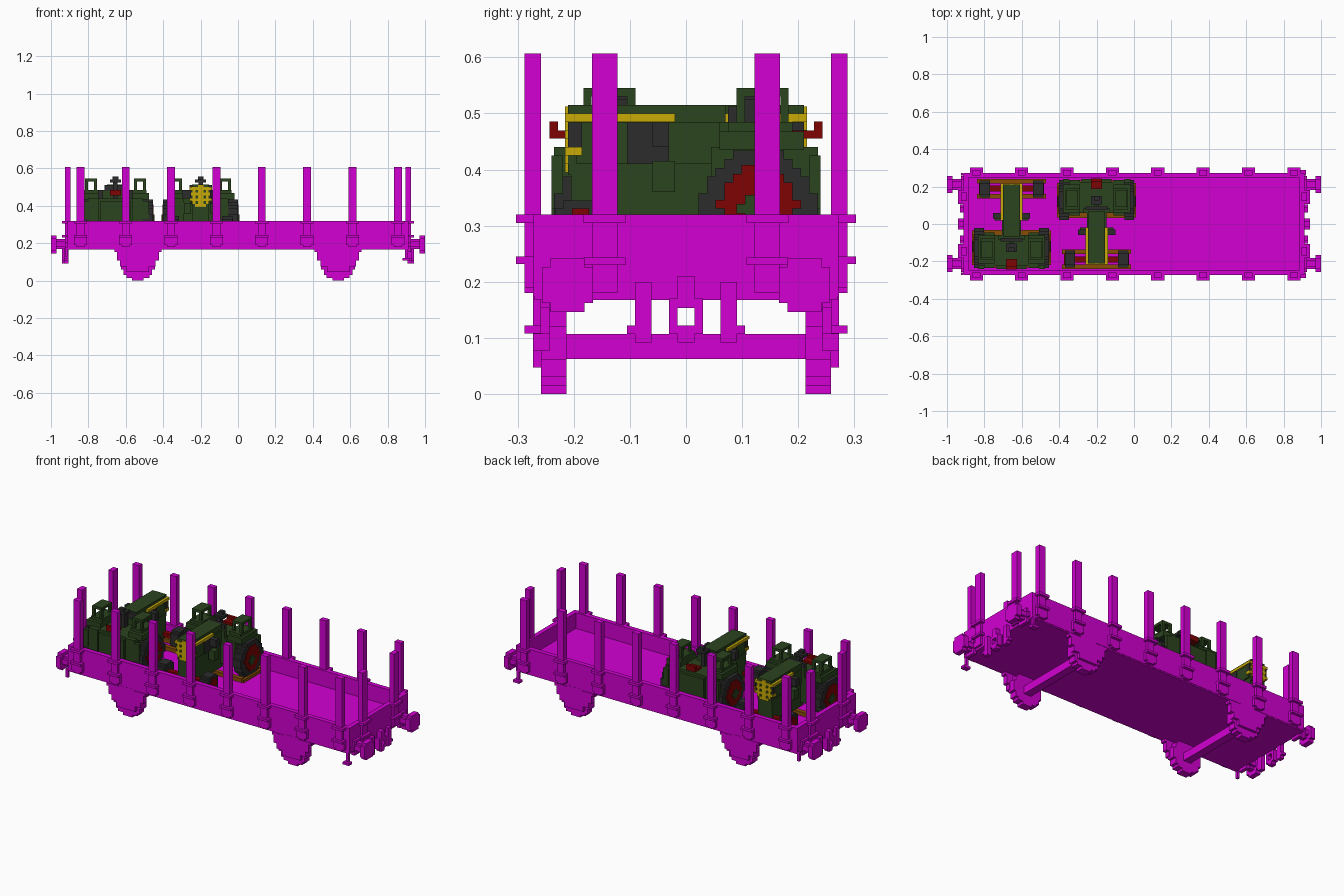
import bpy
import bmesh
import math

cube = bpy.data.objects.get("Cube")
if cube:
    bpy.data.objects.remove(cube, do_unlink=True)


def material(name, *rgb):
    mat = bpy.data.materials.new(name)
    mat.use_nodes = True
    colour = (*rgb, 1)
    mat.diffuse_color = colour
    mat.node_tree.nodes["Principled BSDF"].inputs["Base Color"].default_value = colour
    return mat


MAGENTA = material("magenta paint", 0.65, 0, 0.65)
GREEN = material("dark green paint", 0.024, 0.058, 0.013)
BLACK = material("charcoal rubber", 0.025, 0.025, 0.025)
RED = material("deep red paint", 0.21, 0.001, 0.001)
GOLD = material("gold trim", 0.58, 0.41, 0.002)
WOOD = material("brown timber", 0.25, 0.075, 0.002)

STEP = 0.0152  # block size of the stepped shapes


def build(name, mat, boxes, place=None):
    """One object from a list of boxes given as x, y and z ranges."""
    bm = bmesh.new()
    for x, y, z in boxes:
        corners = [(a, b, c) for a in x for b in y for c in z]
        if place:
            corners = [place(*p) for p in corners]
        verts = [bm.verts.new(p) for p in corners]
        bmesh.ops.convex_hull(bm, input=verts)
    bmesh.ops.dissolve_limit(bm, angle_limit=0.01, verts=bm.verts, edges=bm.edges)
    bmesh.ops.recalc_face_normals(bm, faces=bm.faces)
    mesh = bpy.data.meshes.new(name)
    bm.to_mesh(mesh)
    bm.free()
    mesh.materials.append(mat)
    obj = bpy.data.objects.new(name, mesh)
    bpy.context.collection.objects.link(obj)
    return obj


def around(centre, width):
    return (centre - width / 2, centre + width / 2)


def mirrored(span, side):
    return tuple(sorted(side * v for v in span))


def both(x, y, z):
    """A box and its twin across x."""
    return [(mirrored(x, s), y, z) for s in (1, -1)]


def disc_rows(centre, z, radius):
    """Rows of a stepped disc, as pairs of a sideways range and a z range."""
    count = round(2 * radius / STEP)
    height = 2 * radius / count
    for i in range(count):
        level = -radius + (i + 0.5) * height
        half = max(1, round(math.sqrt(radius ** 2 - level ** 2) / STEP)) * STEP
        yield around(centre, 2 * half), around(z + level, height)


def wheel_x(x, y, z, radius):
    """Stepped disc whose axle runs along x."""
    return [(x, row, high) for row, high in disc_rows(y, z, radius)]


def wheel_y(x, y, z, radius):
    """Stepped disc whose axle runs along y."""
    return [(row, y, high) for row, high in disc_rows(x, z, radius)]


# Wagon bed and walls
FLOOR, RIM = 0.228, 0.32
build("wagon_floor", MAGENTA, [((-0.91, 0.91), (-0.27, 0.27), (0.168, FLOOR))])
walls = []
for s in (1, -1):
    walls.append(((-0.91, 0.91), mirrored((0.245, 0.272), s), (0.175, RIM)))
    walls.append((mirrored((0.885, 0.912), s), (-0.27, 0.27), (0.168, RIM)))
build("wagon_walls", MAGENTA, walls)

# Upright stakes with their brackets and hinge lips
stakes, brackets = [], []
for s in (1, -1):
    for i in range(8):
        x = -0.843 + i * 0.2425
        stakes.append((around(x, 0.042), mirrored((0.258, 0.288), s), (0.18, 0.607)))
        for z in ((0.305, RIM), (0.232, 0.245)):
            brackets.append((around(x, 0.07), mirrored((0.26, 0.303), s), z))
        for dx in (-0.027, 0.027):
            brackets.append((around(x + dx, STEP), mirrored((0.26, 0.288), s), (0.19, 0.245)))
    for y in (-0.145, 0.145):
        stakes.append((mirrored((0.895, 0.925), s), around(y, 0.045), (0.18, 0.607)))
        for z in ((0.305, RIM), (0.23, 0.243)):
            brackets.append((mirrored((0.9, 0.94), s), around(y, 0.075), z))
build("stakes", MAGENTA, stakes)
build("stake_brackets", MAGENTA, brackets)

# Buffers and couplings at both ends
buffers, couplings = [], []
for s in (1, -1):
    for side in (1, -1):
        y = side * 0.211
        buffers += wheel_x(mirrored((0.97, 1), s), y, 0.194, 0.048)
        buffers += wheel_x(mirrored((0.905, 0.972), s), y, 0.197, 0.027)
        buffers += wheel_x(mirrored((0.905, 0.925), s), y, 0.194, 0.042)
        # hanging hoses
        couplings.append((mirrored((0.905, 0.93), s), around(side * 0.076, 0.029), (0.092, 0.2)))
        couplings.append((mirrored((0.905, 0.93), s), around(side * 0.09, 0.03), (0.107, 0.122)))
        # hook links
        couplings.append((mirrored((0.91, 0.94), s), around(side * 0.023, STEP), (0.107, 0.17)))
    for z in ((0.092, 0.122), (0.153, 0.21)):
        couplings.append((mirrored((0.91, 0.94), s), around(0, 0.031), z))
build("buffers", MAGENTA, buffers)
build("couplings", MAGENTA, couplings)

# Corner steps
corner_steps = []
for s in (1, -1):
    corner_steps.append((around(0.9, STEP), mirrored((0.258, 0.273), s), (0.108, 0.18)))
    corner_steps.append((around(0.9, 0.04), mirrored((0.258, 0.288), s), (0.108, 0.122)))
    corner_steps.append((around(-0.918, STEP), mirrored((0.258, 0.273), s), (0.13, 0.18)))
build("corner_steps", MAGENTA, corner_steps)

# Wheelsets, springs and axle boxes
running_gear = []
for x in (-0.535, 0.535):
    running_gear.append((around(x, 0.046), (-0.22, 0.22), (0.062, 0.107)))
    for s in (1, -1):
        running_gear += wheel_y(x, mirrored((0.213, 0.258), s), 0.091, 0.091)
        outer = mirrored((0.243, 0.273), s)
        running_gear.append((around(x, 0.25), outer, (0.153, 0.168)))
        running_gear.append((around(x, 0.225), outer, (0.107, 0.153)))
        running_gear.append((around(x, 0.19), outer, (0.077, 0.107)))
        running_gear.append((around(x, 0.12), outer, (0.047, 0.077)))
        running_gear.append((around(x, 0.09), mirrored((0.25, 0.273), s), (0.13, 0.175)))
build("running_gear", MAGENTA, running_gear)


def tractor(label, cx, turn):
    """Tractor with its nose toward -y, turned half round when turn is -1."""
    def place(x, y, z):
        return (cx + turn * x, turn * y, z)

    def part(name, mat, boxes):
        build(label + "_" + name, mat, boxes, place)

    # Hood, engine and rear housing
    part("body", GREEN, [
        ((-0.052, 0.052), (-0.195, 0.08), (0.41, 0.484)),
        ((-0.045, 0.045), (-0.21, 0.07), (0.39, 0.515)),
        ((-0.045, 0.045), (-0.205, 0.09), (0.265, 0.42)),
        ((-0.105, 0.105), (0.06, 0.225), (0.29, 0.44)),
        ((-0.07, 0.07), (0.06, 0.085), (0.43, 0.485)),
        ((-0.08, 0.08), (0.2, 0.24), (0.3, 0.425)),
    ] + both((0.05, 0.09), (-0.06, -0.02), (0.36, 0.415)))
    # Fenders and grab frames
    fenders = both((0.09, 0.18), (0.06, 0.21), (0.435, 0.468))
    fenders += both((0.09, 0.165), (0.075, 0.19), (0.465, 0.485))
    fenders += both((0.09, 0.148), (0.045, 0.235), (0.31, 0.44))
    fenders += both((0.148, 0.18), (0.22, 0.24), (0.33, 0.425))
    for y in ((0.09, 0.105), (0.168, 0.183)):
        for x in ((0.1, 0.115), (0.147, 0.162)):
            fenders += both(x, y, (0.48, 0.53))
    fenders += both((0.1, 0.162), (0.09, 0.183), (0.53, 0.545))
    part("fenders", GREEN, fenders)
    # Gold trim and grille
    grille = (-0.216, -0.205)
    gold = both((0.044, 0.06), (-0.21, -0.02), (0.485, 0.5))
    gold += both((0.05, 0.06), (-0.212, -0.185), (0.425, 0.44))
    gold += both((0.028, 0.043), grille, (0.41, 0.5))
    for half, low in ((0.06, 0.485), (0.05, 0.455), (0.058, 0.425), (0.03, 0.395)):
        gold.append(((-half, half), grille, (low, low + STEP)))
    gold.append(((-0.015, 0.015), grille, (0.395, 0.512)))
    part("gold_trim", GOLD, gold)
    # Engine panels, lamps, dashboard and steering wheel
    dark = both((0.045, 0.057), (-0.105, -0.03), (0.41, 0.484))
    dark += both((0.05, 0.1), (-0.06, -0.03), (0.44, 0.484))
    dark += both((0.045, 0.056), (-0.21, -0.185), (0.44, 0.484))
    dark.append(((-0.06, 0.06), (0.075, 0.093), (0.48, 0.512)))
    dark.append(((-0.012, 0.012), (0.1, 0.13), (0.43, 0.53)))
    dark.append(((-0.03, 0.03), (0.105, 0.15), (0.525, 0.54)))
    dark.append(((-0.015, 0.015), (0.125, 0.15), (0.54, 0.556)))
    part("fittings", BLACK, dark)
    # Seat
    part("seat", RED, [
        ((-0.03, 0.03), (0.187, 0.242), (0.455, 0.47)),
        ((-0.03, 0.03), (0.228, 0.243), (0.455, 0.486)),
    ])
    # Wheels and front axle
    tyres, rims, hubs = [], [], []
    for s in (1, -1):
        tyres += wheel_x(mirrored((0.148, 0.2), s), 0.129, 0.334, 0.1)
        rims += wheel_x(mirrored((0.17, 0.204), s), 0.129, 0.338, 0.07)
        hubs += wheel_x(mirrored((0.18, 0.208), s), 0.12, 0.33, 0.025)
        tyres += wheel_x(mirrored((0.115, 0.17), s), -0.188, 0.295, 0.05)
        rims += wheel_x(mirrored((0.13, 0.174), s), -0.188, 0.298, 0.033)
    rims.append(((-0.13, 0.13), around(-0.19, 0.03), (0.28, 0.305)))
    part("tyres", BLACK, tyres)
    part("rims", RED, rims)
    part("hubs", GREEN, hubs)
    # Timber blocking under the wheels
    timber = [((-0.185, 0.185), around(y, 0.025), (FLOOR, 0.25)) for y in (-0.228, -0.148)]
    timber += [((-0.2, 0.2), around(y, 0.025), (FLOOR, 0.25)) for y in (0.045, 0.22)]
    timber += both((0.195, 0.212), (0.035, 0.22), (FLOOR, 0.245))
    part("timber", WOOD, timber)


tractor("near_tractor", -0.2, 1)
tractor("end_tractor", -0.655, -1)
